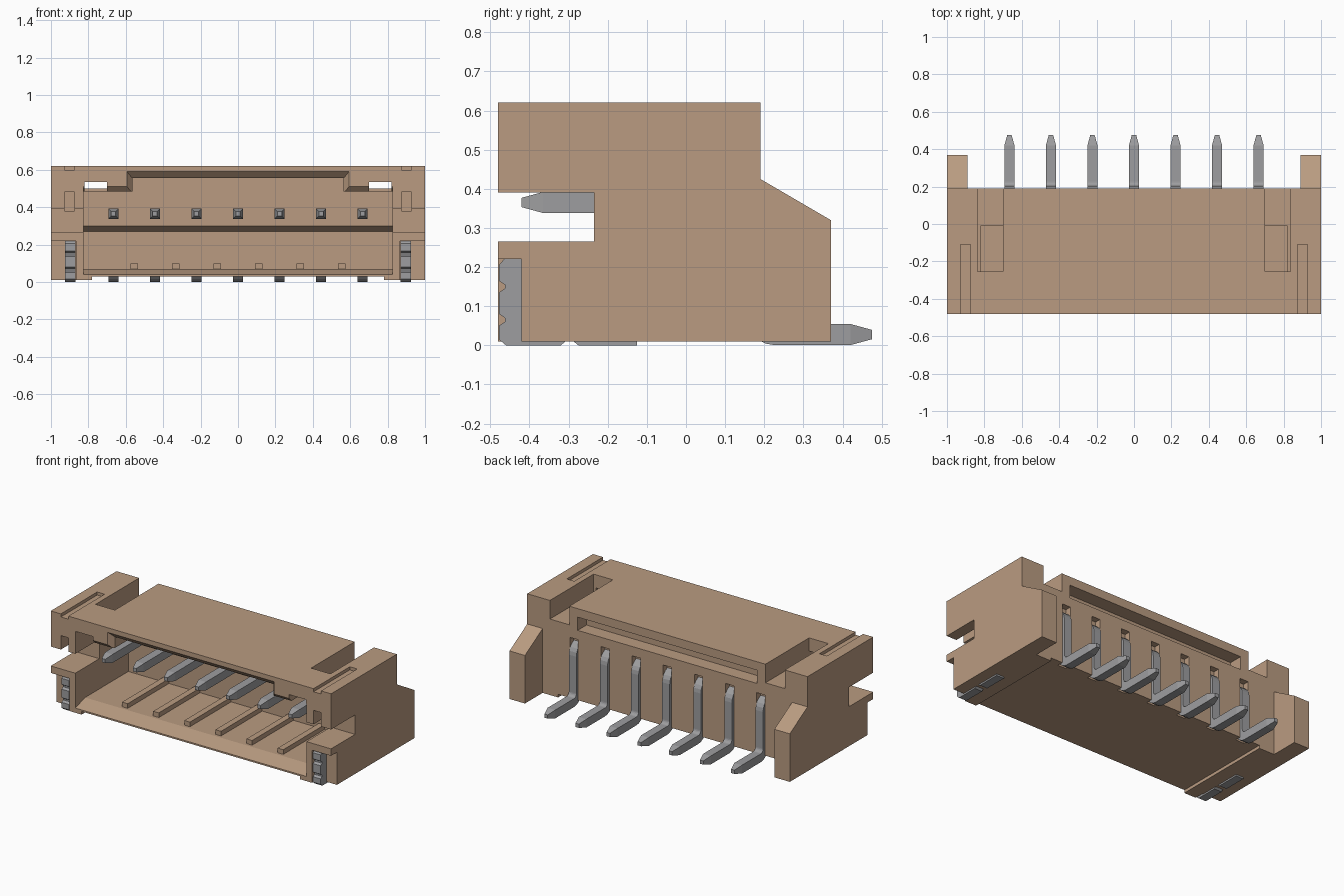
import bpy, bmesh
from math import sin, cos, pi

cube = bpy.data.objects.get("Cube")
if cube:
    bpy.data.objects.remove(cube, do_unlink=True)


def material(name, rgb):
    m = bpy.data.materials.new(name)
    m.use_nodes = True
    m.diffuse_color = (*rgb, 1)
    bsdf = next(n for n in m.node_tree.nodes if n.type == 'BSDF_PRINCIPLED')
    bsdf.inputs["Base Color"].default_value = (*rgb, 1)
    return m


TAN = material("tan plastic", (0.49, 0.33, 0.22))
GREY = material("grey metal", (0.34, 0.34, 0.35))


def skin(name, rings, mat):
    """Closed solid through a list of matching point rings."""
    bm = bmesh.new()
    loops = [[bm.verts.new(p) for p in ring] for ring in rings]
    n = len(loops[0])
    for a, b in zip(loops, loops[1:]):
        for i in range(n):
            j = (i + 1) % n
            bm.faces.new((a[i], a[j], b[j], b[i]))
    bm.faces.new(loops[0])
    bm.faces.new(loops[-1])
    bmesh.ops.recalc_face_normals(bm, faces=bm.faces)
    me = bpy.data.meshes.new(name)
    bm.to_mesh(me)
    bm.free()
    me.materials.append(mat)
    ob = bpy.data.objects.new(name, me)
    bpy.context.scene.collection.objects.link(ob)
    return ob


def prism(name, x0, x1, profile, mat=TAN):
    """Side profile (y, z) extruded along x."""
    return skin(name, [[(x, y, z) for y, z in profile] for x in (x0, x1)], mat)


def box(name, x0, x1, y0, y1, z0, z1, mat=TAN):
    return prism(name, x0, x1, [(y0, z0), (y1, z0), (y1, z1), (y0, z1)], mat)


# Housing: side profile with sloped rear ears
housing = prism("housing", -1, 1, [(-.48, .01), (.37, .01), (.37, .32),
                                   (.19, .425), (.19, .62), (-.48, .62)])


def carve(cutter):
    mod = housing.modifiers.new("cut", 'BOOLEAN')
    mod.operation = 'DIFFERENCE'
    mod.solver = 'EXACT'
    mod.object = cutter
    bpy.context.view_layer.objects.active = housing
    bpy.ops.object.modifier_apply(modifier=mod.name)
    bpy.data.objects.remove(cutter, do_unlink=True)


def cut(*dims):
    carve(box("cutter", *dims))


def cut_pair(x0, x1, *dims):
    cut(x0, x1, *dims)
    cut(-x1, -x0, *dims)


# Space between the ears, and raised underside between the side pads
cut(-.89, .89, .19, .5, -.1, .7)
cut(-.78, .78, -.6, .3, -.1, .03)

# Mating cavity with chamfered mouth and stepped back wall
carve(prism("cutter", -.825, .825, [
    (-.5, .034), (-.38, .07), (.06, .07), (.06, .27), (0, .3),
    (0, .485), (-.455, .485), (-.5, .53)]))

# Raised key channel in the roof with flared mouth
cut(-.565, .565, -.47, -.005, .4, .555)
flare = [(-.5, .61, .61), (-.445, .565, .555), (-.42, .565, .555)]
carve(skin("cutter", [[(-w, y, .41), (w, y, .41), (w, y, h), (-w, y, h)]
                      for y, w, h in flare], TAN))

# Side features
cut_pair(.7, .822, -.5, -.01, .45, .535)      # corner windows
cut_pair(.8, 1.1, -.5, -.235, .265, .39)      # latch slots
cut_pair(.7, .838, -.255, .3, .5, .7)         # roof notches
cut_pair(.875, .928, -.5, -.11, .6, .7)       # roof grooves
cut_pair(.875, .928, -.5, -.11, .38, .48)     # front slots
cut_pair(.865, 1.1, -.5, -.42, -.1, .22)      # solder tab recesses

# Rear pocket and pin grooves
cut(-.64, .64, .1, .3, .48, .565)
PITCH = .222
pin_x = [PITCH * i for i in range(-3, 4)]
for x in pin_x:
    cut(x - .03, x + .03, .15, .3, -.1, .42)

# Floor ribs between the pins
for i, x in enumerate(pin_x[:-1]):
    c = x + PITCH / 2
    box(f"floor_rib_{i + 1}", c - .02, c + .02, -.36, .06, .06, .1)


# Pins: square wire, bent down then outward, tapered at both ends
def bend(cy, cz, start, end, r=.05, steps=5):
    for k in range(steps + 1):
        a = start + (end - start) * k / steps
        yield cy + r * cos(a), cz + r * sin(a)


wire = [(-.42, .365), (-.365, .365)]
wire += bend(.1275, .315, pi / 2, 0)
wire += bend(.2275, .0775, pi, 1.5 * pi)
wire += [(.42, .0275), (.475, .0275)]


def pin(name, x):
    rings = []
    last = len(wire) - 1
    for i, (y, z) in enumerate(wire):
        y0, z0 = wire[max(i - 1, 0)]
        y1, z1 = wire[min(i + 1, last)]
        length = ((y1 - y0) ** 2 + (z1 - z0) ** 2) ** .5
        ny, nz = -(z1 - z0) / length, (y1 - y0) / length
        h = .012 if i in (0, last) else .027
        rings.append([(x + s * h, y + t * ny * h, z + t * nz * h)
                      for s, t in ((-1, -1), (1, -1), (1, 1), (-1, 1))])
    return skin(name, rings, GREY)


for i, x in enumerate(pin_x):
    pin(f"pin_{i + 1}", x)

# Solder tabs: upright front strip and foot under each side pad
tab = [(-.42, .22), (-.465, .22), (-.478, .205), (-.478, .165), (-.463, .155),
       (-.463, .145), (-.478, .135), (-.478, .08), (-.463, .07), (-.463, .06),
       (-.478, .05), (-.478, .015), (-.46, 0), (-.32, 0), (-.305, .012),
       (-.29, .012), (-.275, 0), (-.125, 0), (-.125, .03), (-.42, .03)]
for side, x in (("right", -.897), ("left", .897)):
    prism(f"solder_tab_{side}", x - .027, x + .027, tab, GREY)
